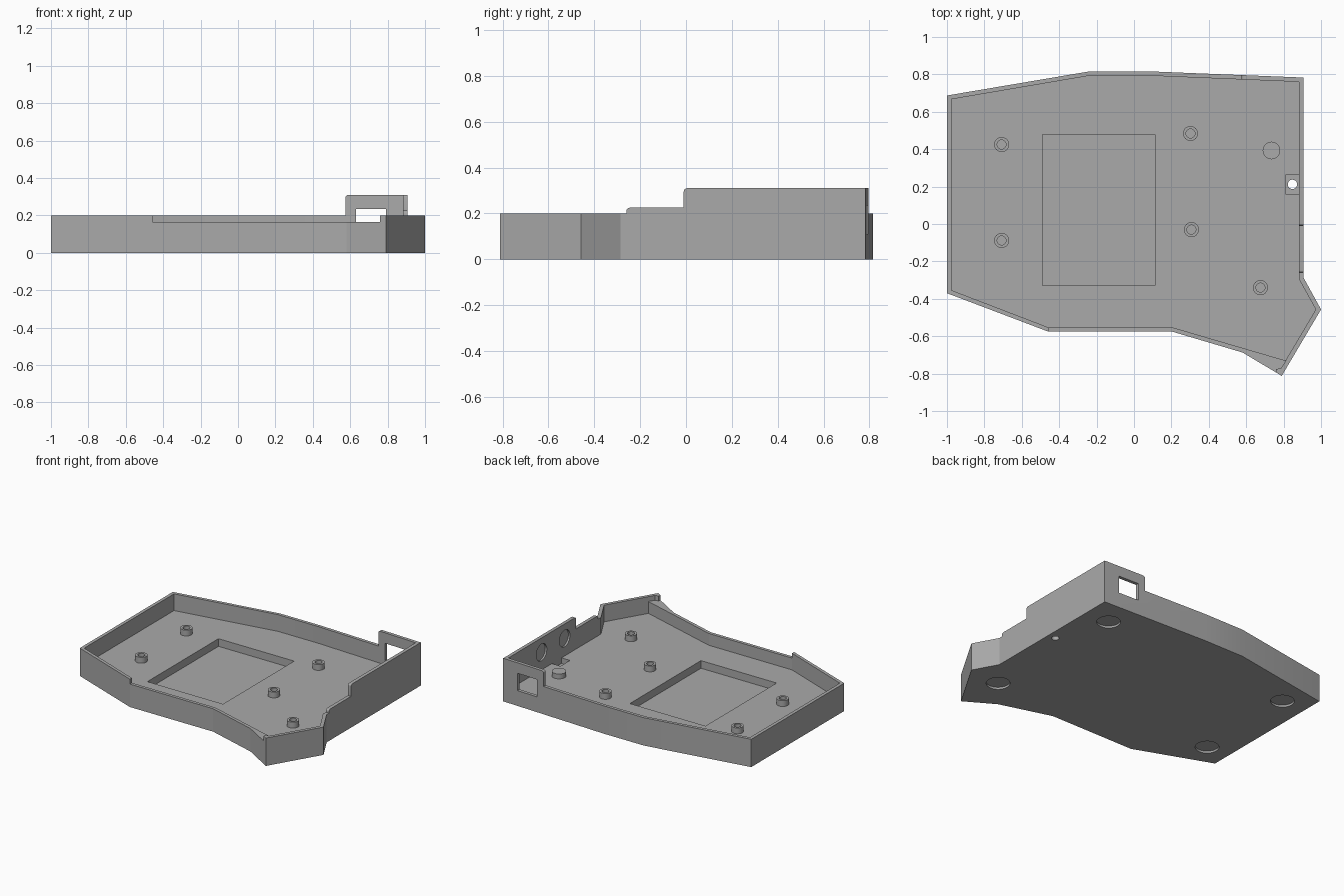
import bpy, bmesh, math
from mathutils import Matrix, Vector

if "Cube" in bpy.data.objects:
    bpy.data.objects.remove(bpy.data.objects["Cube"])

grey = bpy.data.materials.new("plain_grey")
grey.diffuse_color = (0.40, 0.40, 0.40, 1)
grey.use_nodes = True
grey.node_tree.nodes["Principled BSDF"].inputs["Base Color"].default_value = grey.diffuse_color

FLOOR, RIM, TALL = 0.08, 0.20, 0.31


def make(name, bm):
    bmesh.ops.recalc_face_normals(bm, faces=bm.faces)
    me = bpy.data.meshes.new(name)
    bm.to_mesh(me)
    bm.free()
    me.materials.append(grey)
    ob = bpy.data.objects.new(name, me)
    bpy.context.collection.objects.link(ob)
    return ob


def prism(name, pts, lo, hi, axis="z"):
    """Extrude a 2D polygon from lo to hi along the given axis."""
    place = {"x": lambda a, b, t: (t, a, b),
             "y": lambda a, b, t: (a, t, b),
             "z": lambda a, b, t: (a, b, t)}[axis]
    bm = bmesh.new()
    face = bm.faces.new([bm.verts.new(place(a, b, lo)) for a, b in pts])
    new = bmesh.ops.extrude_face_region(bm, geom=[face])["geom"]
    shift = Vector(place(0, 0, hi - lo))
    bmesh.ops.translate(bm, vec=shift, verts=[v for v in new if isinstance(v, bmesh.types.BMVert)])
    return make(name, bm)


def box(name, x0, x1, y0, y1, z0, z1):
    return prism(name, [(x0, y0), (x1, y0), (x1, y1), (x0, y1)], z0, z1)


def circle(cx, cy, r, n=32):
    return [(cx + r * math.cos(2 * math.pi * i / n),
             cy + r * math.sin(2 * math.pi * i / n)) for i in range(n)]


def round_top(a, z, r=0.015, n=4):
    """Points of a rounded upper corner, going up from a wall at a to a ledge at z."""
    return [(a + r - r * math.cos(t), z - r + r * math.sin(t))
            for t in (i * math.pi / 2 / n for i in range(n + 1))]


def cut(ob, cutters):
    for c in cutters:
        m = ob.modifiers.new("cut", "BOOLEAN")
        m.operation, m.solver, m.object = "DIFFERENCE", "EXACT", c
        bpy.context.view_layer.objects.active = ob
        bpy.ops.object.modifier_apply(modifier=m.name)
        bpy.data.objects.remove(c)


# Outer shell
outline = [(-1, 0.687), (-0.238, 0.816), (0.083, 0.816), (0.906, 0.783), (0.906, -0.286),
           (1, -0.457), (0.79, -0.812), (0.58, -0.687), (0.206, -0.576), (-0.457, -0.576), (-1, -0.37)]
inside = [(-0.976, 0.667), (-0.238, 0.793), (0.083, 0.793), (0.881, 0.76), (0.881, -0.293),
          (0.972, -0.457), (0.81, -0.73), (0.206, -0.553), (-0.457, -0.553), (-0.976, -0.354)]
case = prism("case_shell", outline, 0, TALL)

# Stepped wall heights: right side profile, back wall profile, low front wall
side_trim = [(-2, RIM), (-0.26, RIM)] + round_top(-0.26, 0.225) + [(-0.01, 0.225)] \
    + round_top(-0.01, TALL) + [(0.005, 0.5), (-2, 0.5)]
back_trim = [(-2, RIM), (0.575, RIM)] + round_top(0.575, TALL) + [(0.59, 0.5), (-2, 0.5)]
front_trim = [(-0.457, -0.5), (-0.457, -0.95), (0.76, -0.95), (0.76, -0.775),
              (0.786, -0.772), (0.812, -0.73), (0.812, -0.5)]
cut(case, [
    prism("interior", inside, FLOOR, 0.6),
    prism("side_trim", side_trim, -2, 2, "x"),
    prism("back_trim", back_trim, -2, 2, "y"),
    prism("front_trim", front_trim, 0.165, 0.5),
    box("port_window", 0.63, 0.79, 0.7, 0.9, 0.11, 0.235),
    # Floor pockets and through hole
    box("tray_pocket", -0.49, 0.112, -0.33, 0.478, 0.025, 0.3),
    box("switch_pocket", 0.813, 0.881, 0.157, 0.265, 0.04, 0.15),
    prism("switch_hole", circle(0.847, 0.212, 0.025), -0.1, 0.2),
])
# Round pockets on the inner right wall and foot recesses underneath
cut(case, [prism("wall_pocket", circle(y, 0.206, 0.06), 0.8, 0.894, "x") for y in (0.383, 0.12)])
cut(case, [prism("foot_recess", circle(x, y, 0.078), -0.1, 0.015)
           for x, y in ((0.717, 0.597), (0.755, -0.478), (-0.814, 0.535), (-0.823, -0.24))])

# Hollow screw posts
for x, y in ((-0.708, 0.425), (0.302, 0.484), (-0.708, -0.088), (0.307, -0.03), (0.676, -0.34)):
    post = prism("screw_post", circle(x, y, 0.04), FLOOR - 0.005, 0.122)
    cut(post, [prism("screw_hole", circle(x, y, 0.024), FLOOR + 0.001, 0.2)])

# Solid support post
prism("support_post", circle(0.735, 0.393, 0.047), FLOOR - 0.005, 0.115)

# Smooth curved surfaces, keep edges sharp
for ob in bpy.context.collection.objects:
    bpy.ops.object.select_all(action="DESELECT")
    ob.select_set(True)
    bpy.context.view_layer.objects.active = ob
    bpy.ops.object.shade_smooth_by_angle(angle=math.radians(25 if "post" in ob.name else 12))
